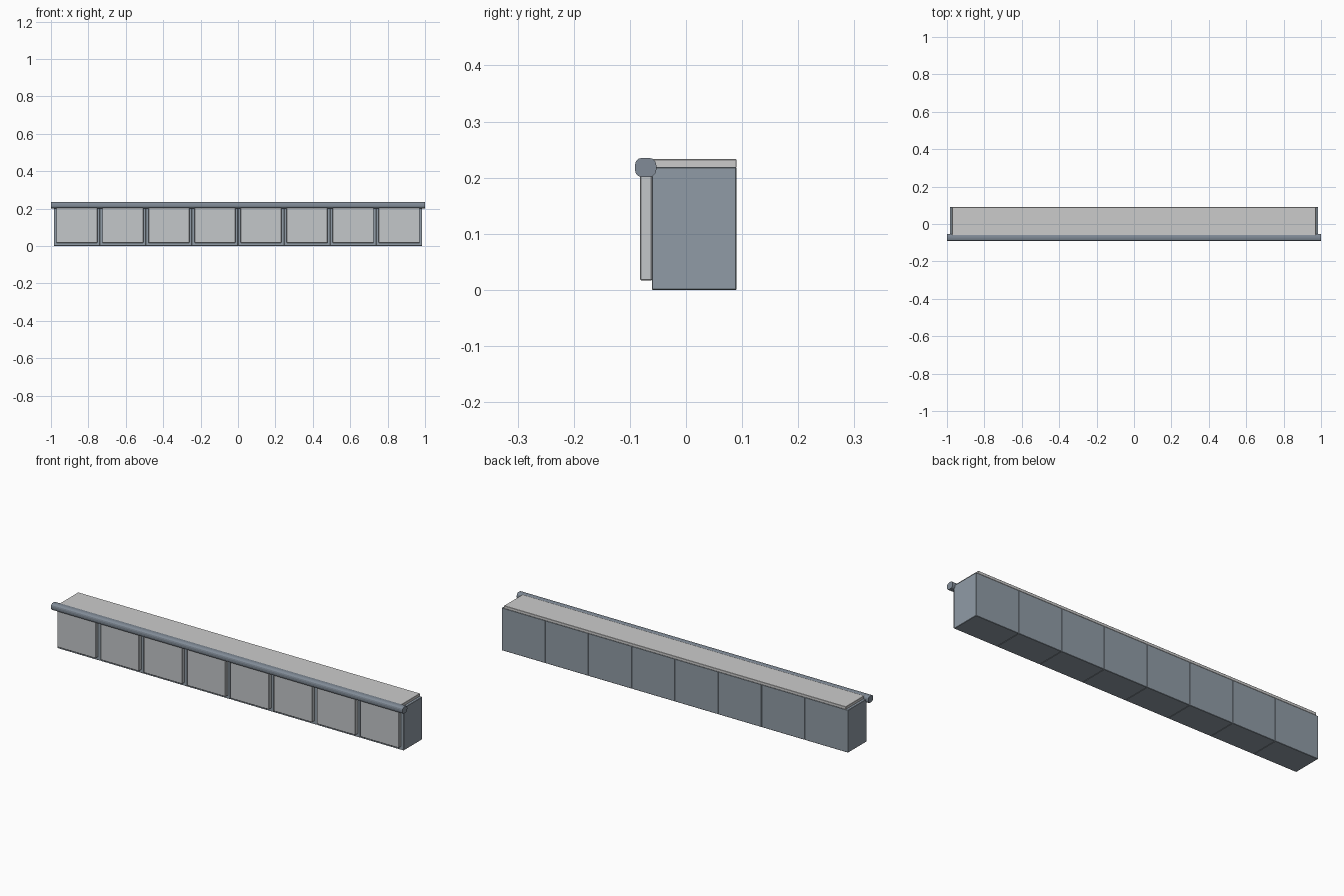
import bpy
import bmesh
from mathutils import Matrix, Vector

if "Cube" in bpy.data.objects:
    bpy.data.objects.remove(bpy.data.objects["Cube"])


def material(name, rgb):
    m = bpy.data.materials.new(name)
    m.diffuse_color = (*rgb, 1)
    m.use_nodes = True
    m.node_tree.nodes["Principled BSDF"].inputs["Base Color"].default_value = m.diffuse_color
    return m


body_mat = material("slate", (0.28, 0.33, 0.38))
panel_mat = material("mid_grey", (0.55, 0.57, 0.59))
top_mat = material("light_grey", (0.74, 0.75, 0.76))
rail_mat = material("dark_slate", (0.22, 0.26, 0.31))


def box(name, lo, hi, mat, bevel=0.0, segments=1, along_x=False):
    """Box between two corners; optionally bevel all edges or only those along x."""
    lo, hi = Vector(lo), Vector(hi)
    bm = bmesh.new()
    bmesh.ops.create_cube(bm, size=1, matrix=Matrix.Translation((lo + hi) / 2)
                          @ Matrix.Diagonal((*(hi - lo), 1)))
    if bevel:
        edges = [e for e in bm.edges if not along_x
                 or abs(e.verts[0].co.x - e.verts[1].co.x) > 1e-5]
        bmesh.ops.bevel(bm, geom=edges, offset=bevel, segments=segments,
                        profile=0.5, affect='EDGES')
    me = bpy.data.meshes.new(name)
    bm.to_mesh(me)
    bm.free()
    me.materials.append(mat)
    ob = bpy.data.objects.new(name, me)
    bpy.context.collection.objects.link(ob)
    return ob


COUNT, HALF = 8, 0.985
PITCH = 2 * HALF / COUNT
GAP = 0.0135

# Row of counter modules, each with a raised front panel
for i in range(COUNT):
    x0 = -HALF + i * PITCH
    x1 = x0 + PITCH
    box(f"counter_module_{i + 1}", (x0, -0.061, 0), (x1, 0.09, 0.219),
        body_mat, 0.0015)
    box(f"front_panel_{i + 1}", (x0 + GAP, -0.082, 0.017),
        (x1 - GAP, -0.06, 0.205), panel_mat, 0.002)

# Worktop
box("worktop", (-0.972, -0.062, 0.2185), (0.972, 0.09, 0.233), top_mat, 0.001)

# Rounded front rail, slightly longer than the counter
box("front_rail", (-1, -0.091, 0.201), (1, -0.053, 0.2355), rail_mat,
    0.013, 3, along_x=True)
